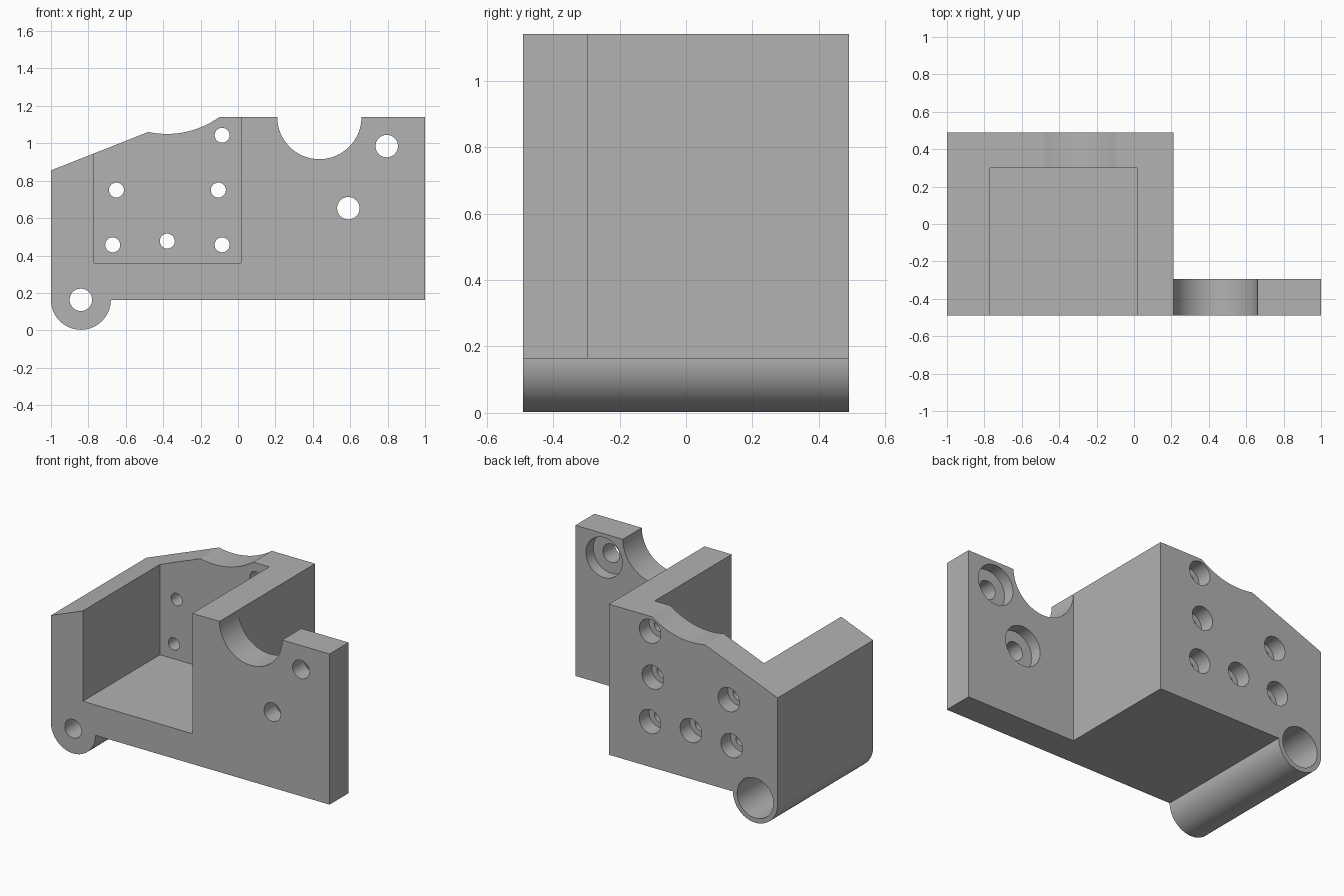
import bpy, bmesh
from math import cos, sin, radians, pi
from mathutils import Matrix

cube = bpy.data.objects.get("Cube")
if cube:
    bpy.data.objects.remove(cube, do_unlink=True)

FRONT, BACK = -0.49, 0.49
TOP, BASE = 1.14, 0.163
PLATE_BACK = -0.295
POCKET_BACK = 0.30

grey = bpy.data.materials.new("plain grey")
grey.use_nodes = True
grey.diffuse_color = (0.445, 0.445, 0.445, 1)
grey.node_tree.nodes["Principled BSDF"].inputs["Base Color"].default_value = grey.diffuse_color


def make_object(name, bm):
    bmesh.ops.recalc_face_normals(bm, faces=bm.faces)
    mesh = bpy.data.meshes.new(name)
    bm.to_mesh(mesh)
    bm.free()
    mesh.materials.append(grey)
    obj = bpy.data.objects.new(name, mesh)
    bpy.context.collection.objects.link(obj)
    return obj


def arc(cx, cz, r, start, end, steps):
    angles = [radians(start + (end - start) * i / steps) for i in range(steps + 1)]
    return [(cx + r * cos(a), cz + r * sin(a)) for a in angles]


def cut(body, cutter):
    """Subtract a helper solid from the body, then discard it."""
    cutter.hide_render = True
    mod = body.modifiers.new("cut", 'BOOLEAN')
    mod.operation = 'DIFFERENCE'
    mod.solver = 'EXACT'
    mod.object = cutter
    bpy.context.view_layer.objects.active = body
    bpy.ops.object.modifier_apply(modifier=mod.name)
    bpy.data.objects.remove(cutter, do_unlink=True)


def box(x0, x1, y0, y1, z0, z1):
    bm = bmesh.new()
    place = Matrix.Translation(((x0 + x1) / 2, (y0 + y1) / 2, (z0 + z1) / 2))
    size = Matrix.Diagonal((x1 - x0, y1 - y0, z1 - z0, 1))
    bmesh.ops.create_cube(bm, size=1, matrix=place @ size)
    return make_object("box_cutter", bm)


def bore(x, z, r, y0, y1):
    bm = bmesh.new()
    place = Matrix.Translation((x, (y0 + y1) / 2, z)) @ Matrix.Rotation(pi / 2, 4, 'X')
    bmesh.ops.create_cone(bm, cap_ends=True, segments=40, radius1=r, radius2=r,
                          depth=y1 - y0, matrix=place)
    return make_object("bore_cutter", bm)


def stepped_hole(body, x, z, r, wide_r, y_front, y_step, y_back):
    """Narrow through hole with a wider bore from the back."""
    cut(body, bore(x, z, r, y_front - 0.05, y_back + 0.05))
    cut(body, bore(x, z, wide_r, y_step, y_back + 0.05))


# Side outline: notch, shallow dip, sloped corner and round hinge barrel
outline = [(1, BASE), (1, TOP)]
outline += arc(0.435, TOP, 0.225, 0, -180, 40)
outline += arc(-0.38, 1.53, 0.48, -54.3, -102, 16)
outline += [(-1, 0.855)]
outline += arc(-0.84, BASE, 0.16, -180, 0, 40)
bm = bmesh.new()
face = bm.faces.new([bm.verts.new((x, FRONT, z)) for x, z in outline])
new = bmesh.ops.extrude_face_region(bm, geom=[face])["geom"]
bmesh.ops.translate(bm, vec=(0, BACK - FRONT, 0),
                    verts=[g for g in new if isinstance(g, bmesh.types.BMVert)])
bracket = make_object("bracket_body", bm)

# Space behind the thin side plate, and the open pocket
cut(bracket, box(0.21, 1.2, PLATE_BACK, 0.7, -0.2, 1.4))
cut(bracket, box(-0.77, 0.015, -0.7, POCKET_BACK, 0.36, 1.4))

# Screw holes in the back wall
for x, z in [(-0.65, 0.75), (-0.105, 0.75), (-0.085, 1.043),
             (-0.67, 0.457), (-0.378, 0.477), (-0.085, 0.457)]:
    stepped_hole(bracket, x, z, 0.04, 0.077, POCKET_BACK, 0.39, BACK)

# Screw holes in the side plate
for x, z in [(0.59, 0.653), (0.795, 0.985)]:
    stepped_hole(bracket, x, z, 0.06, 0.13, FRONT, -0.37, PLATE_BACK)

# Hinge bore
stepped_hole(bracket, -0.84, BASE, 0.06, 0.13, FRONT, PLATE_BACK, BACK)

bpy.ops.object.select_all(action='DESELECT')
bracket.select_set(True)
bpy.context.view_layer.objects.active = bracket
bpy.ops.object.shade_smooth_by_angle(angle=radians(20))
